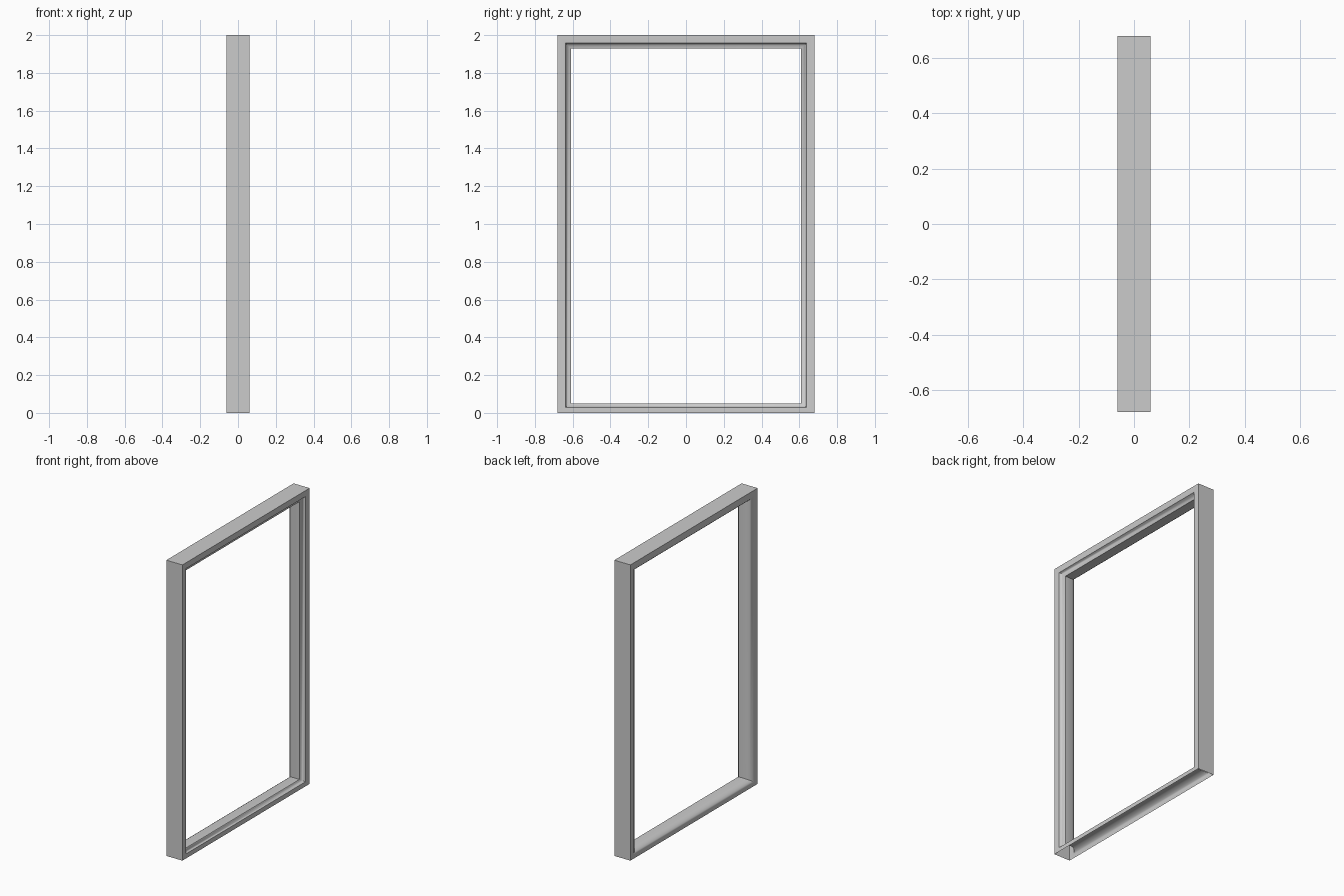
import bpy, bmesh

if "Cube" in bpy.data.objects:
    bpy.data.objects.remove(bpy.data.objects["Cube"])

HALF_W, HEIGHT = 0.68, 2.0
# Moulding section: (x position, depth in from the outer edge)
profile = [(-0.06, 0.0), (-0.06, 0.038), (-0.054, 0.05), (-0.044, 0.06),
           (-0.032, 0.068), (-0.02, 0.072), (0.034, 0.072), (0.038, 0.064),
           (0.042, 0.052), (0.05, 0.046), (0.058, 0.042), (0.06, 0.036),
           (0.06, 0.0)]
SILL = 0.7  # the sill is thinner than the other sides

bm = bmesh.new()
# One mitred section at each corner of the opening
rings = []
for sy, top in ((-1, 0), (1, 0), (1, 1), (-1, 1)):
    ring = []
    for x, d in profile:
        z = HEIGHT - d if top else d * SILL
        ring.append(bm.verts.new((x, sy * (HALF_W - d), z)))
    rings.append(ring)

# Join the sections; the underside of the sill is left open
n = len(profile)
for i in range(4):
    a, b = rings[i], rings[(i + 1) % 4]
    for j in range(n):
        if i == 0 and j == n - 1:
            continue
        k = (j + 1) % n
        bm.faces.new((a[j], b[j], b[k], a[k]))
bmesh.ops.recalc_face_normals(bm, faces=bm.faces)
# Outer top must face upwards
for f in bm.faces:
    if all(v.co.z > HEIGHT - 1e-4 for v in f.verts):
        f.normal_update()
        if f.normal.z < 0:
            bmesh.ops.reverse_faces(bm, faces=bm.faces)
        break

mesh = bpy.data.meshes.new("window_frame")
bm.to_mesh(mesh)
bm.free()
frame = bpy.data.objects.new("window_frame", mesh)
bpy.context.collection.objects.link(frame)
bpy.context.view_layer.objects.active = frame
frame.select_set(True)
bpy.ops.object.shade_smooth_by_angle(angle=0.7)
